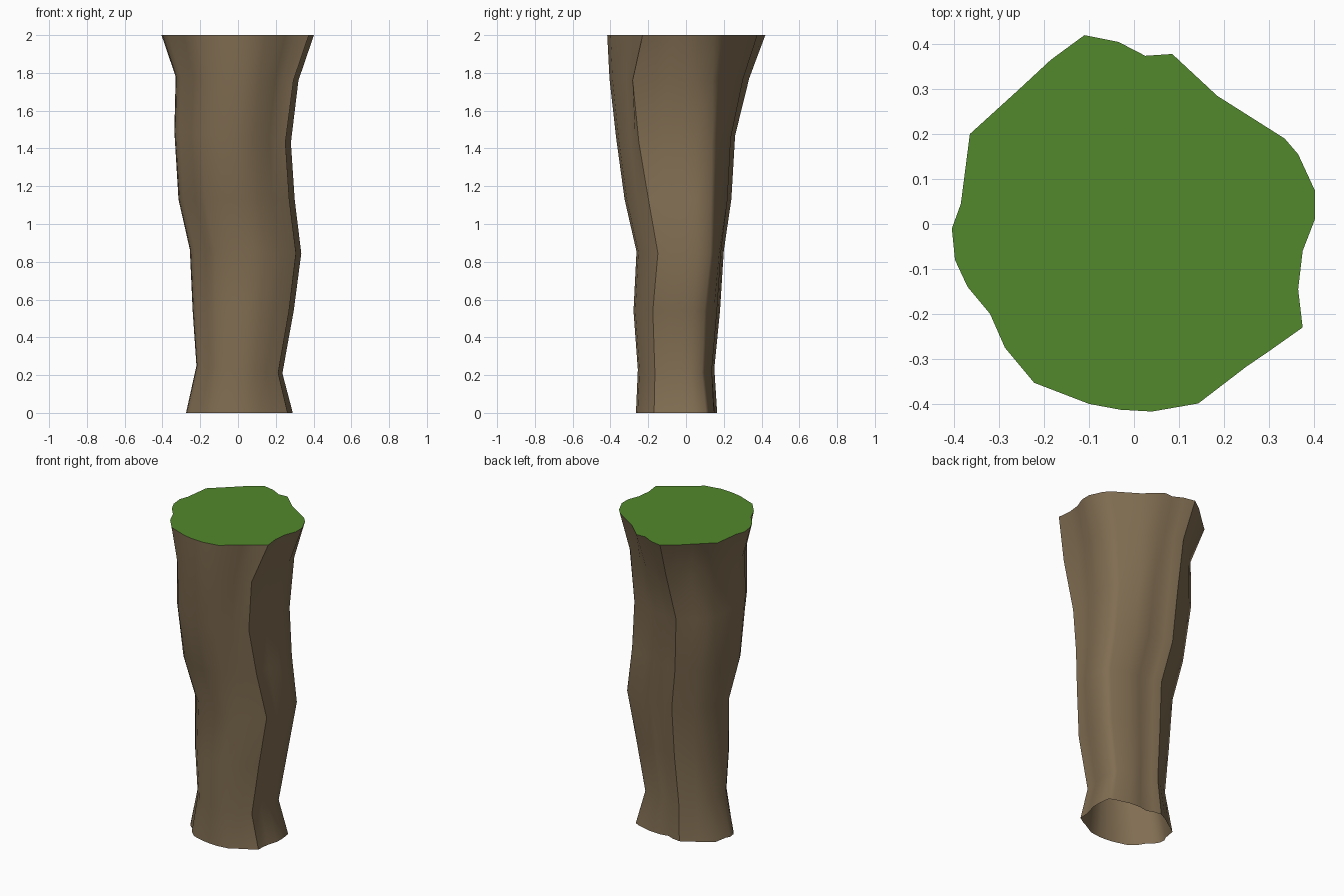
import bpy, bmesh

if "Cube" in bpy.data.objects:
    bpy.data.objects.remove(bpy.data.objects["Cube"])

def material(name, rgb):
    m = bpy.data.materials.new(name)
    m.diffuse_color = (*rgb, 1)
    m.use_nodes = True
    m.node_tree.nodes["Principled BSDF"].inputs["Base Color"].default_value = m.diffuse_color
    return m

rock = material("brown rock", (0.22, 0.155, 0.085))
grass = material("green grass", (0.085, 0.25, 0.025))

# Plan outline of the pillar, counter-clockwise
outline = [(.402, .01), (.402, .075), (.365, .155), (.335, .19), (.185, .285),
           (.085, .378), (.025, .374), (-.035, .405), (-.11, .42), (-.185, .365),
           (-.255, .30), (-.365, .20), (-.385, .045), (-.405, -.01), (-.398, -.08),
           (-.37, -.14), (-.32, -.20), (-.287, -.275), (-.222, -.353), (-.10, -.40),
           (-.03, -.413), (.04, -.417), (.143, -.399), (.25, -.317), (.30, -.283),
           (.375, -.23), (.365, -.145), (.375, -.06)]
creases = {8, 25}             # hard vertical ridges
X0, X1, Y0, Y1 = -.405, .402, -.417, .42

# z, x extent, y extent, sideways lean, back-right bulge, ridge shift in y, back-left bulge
rings = [(0.0, -.275, .29, -.265, .165, 0, .085, 0, 0),
         (.23, -.22, .235, -.255, .15, -.02, .07, 0, 0),
         (.54, -.24, .295, -.278, .18, 0, .07, 0, 0),
         (.855, -.255, .335, -.262, .20, -.01, .085, .01, 0),
         (1.13, -.315, .30, -.325, .24, 0, .08, 0, .01),
         (1.46, -.337, .28, -.37, .26, -.03, .085, -.02, .055),
         (1.77, -.33, .32, -.405, .335, -.01, .045, -.043, .015),
         (2.0, -.405, .402, -.417, .42, 0, 0, 0, 0)]

# How far each back-right point follows the bulge
bulge = {0: (0, .3), 1: (0, .6), 2: (.2, .9), 3: (.15, .85), 4: (.2, .6), 5: (.15, .1)}

def ring_points(ring):
    z, xa, xb, ya, yb, lean, push, ridge, left = ring
    pts = []
    for i, (x, y) in enumerate(outline):
        px = xa + (x - X0) / (X1 - X0) * (xb - xa)
        py = ya + (y - Y0) / (Y1 - Y0) * (yb - ya)
        bx, by = bulge.get(i, (0, 0))
        px += bx * push
        py += by * push
        if i == 25:
            px -= .1 * push
            py += ridge
        if i in (10, 11):
            py += left
        pts.append((px, py, z + lean * x / .4))
    return pts

def make_object(name, bm, mat):
    me = bpy.data.meshes.new(name)
    bm.to_mesh(me)
    bm.free()
    me.materials.append(mat)
    ob = bpy.data.objects.new(name, me)
    bpy.context.collection.objects.link(ob)

# Rock wall, open underneath
bm = bmesh.new()
loops = [[bm.verts.new(p) for p in ring_points(r)] for r in rings]
n = len(outline)
for low, high in zip(loops, loops[1:]):
    for i in range(n):
        j = (i + 1) % n
        f = bm.faces.new((low[i], low[j], high[j], high[i]))
        f.smooth = True
    for i in creases:
        bm.edges.get((low[i], high[i])).smooth = False
make_object("rock_pillar", bm, rock)

# Grass cap
bm = bmesh.new()
bm.faces.new([bm.verts.new(p) for p in ring_points(rings[-1])])
make_object("grass_top", bm, grass)
